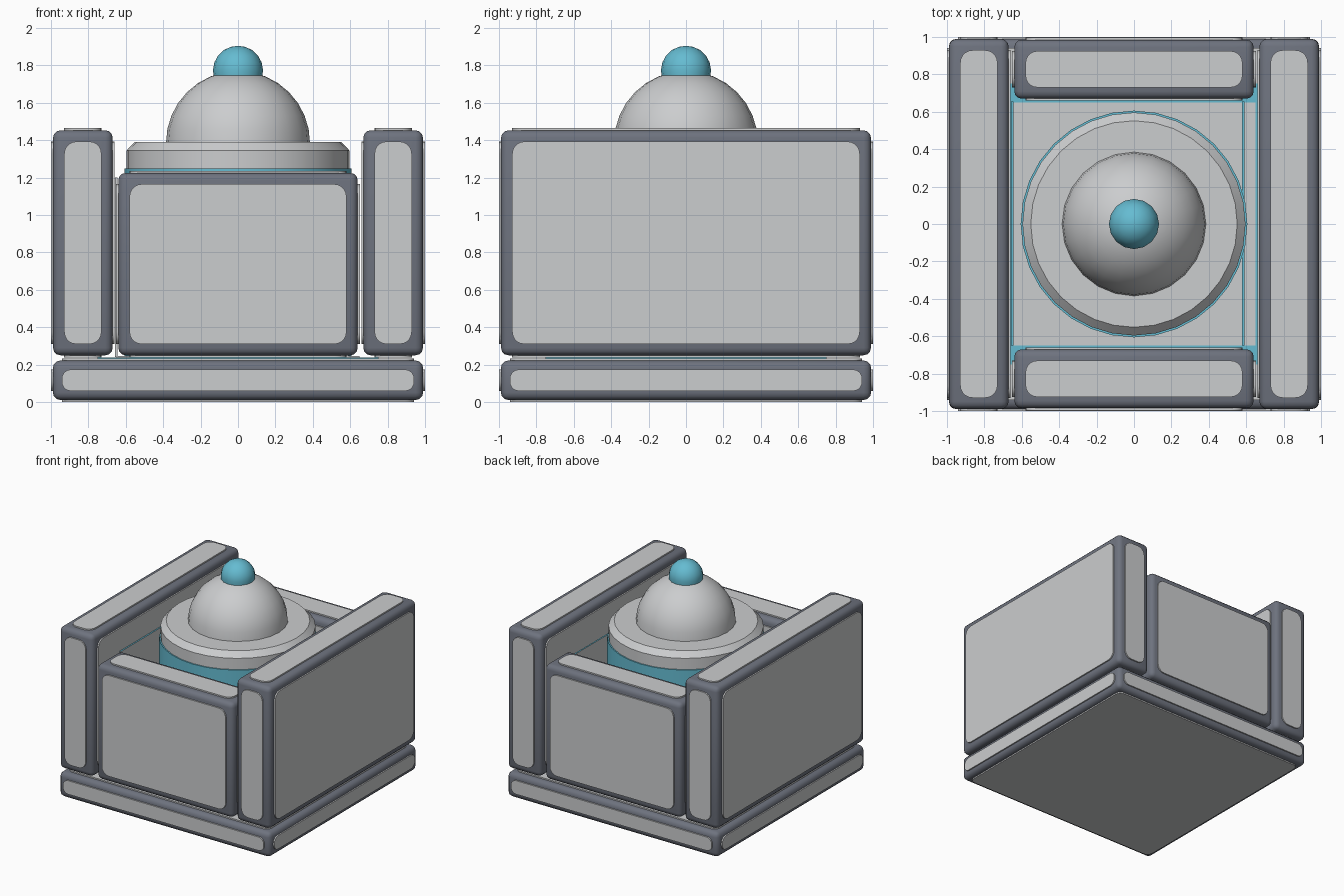
import bpy, bmesh, math
from mathutils import Vector

if "Cube" in bpy.data.objects:
    bpy.data.objects.remove(bpy.data.objects["Cube"])


def material(name, rgb):
    m = bpy.data.materials.new(name)
    m.diffuse_color = (*rgb, 1)
    m.use_nodes = True
    m.node_tree.nodes["Principled BSDF"].inputs["Base Color"].default_value = m.diffuse_color
    return m


LIGHT = material("light_grey", (0.60, 0.61, 0.62))
DARK = material("slate_frame", (0.155, 0.17, 0.21))
TEAL = material("teal", (0.13, 0.50, 0.64))


def finish(bm, name, mats, smooth=True):
    bmesh.ops.recalc_face_normals(bm, faces=bm.faces[:])
    me = bpy.data.meshes.new(name)
    bm.to_mesh(me)
    bm.free()
    ob = bpy.data.objects.new(name, me)
    bpy.context.collection.objects.link(ob)
    for m in mats:
        me.materials.append(m)
    if smooth:
        bpy.ops.object.select_all(action='DESELECT')
        ob.select_set(True)
        bpy.context.view_layer.objects.active = ob
        bpy.ops.object.shade_smooth_by_angle(angle=math.radians(35))
    return ob


def add_box(bm, lo, hi, bevel=0):
    r = bmesh.ops.create_cube(bm, size=1)
    for v in r["verts"]:
        v.co = Vector([lo[i] + (v.co[i] + 0.5) * (hi[i] - lo[i]) for i in range(3)])
    if bevel:
        bmesh.ops.bevel(bm, geom=bm.edges[:], offset=bevel, segments=3,
                        profile=0.5, affect='EDGES')


def add_plate(bm, lo, hi, axis, sign, inset, radius, rise):
    """Rounded rectangle slab standing slightly proud of one box face."""
    u, v = (axis + 1) % 3, (axis + 2) % 3
    base = hi[axis] if sign > 0 else lo[axis]
    inner, outer = [], []
    for k, (su, sv) in enumerate(((1, 1), (-1, 1), (-1, -1), (1, -1))):
        cu = hi[u] - inset - radius if su > 0 else lo[u] + inset + radius
        cv = hi[v] - inset - radius if sv > 0 else lo[v] + inset + radius
        for j in range(6):
            a = math.pi / 2 * (k + j / 5)
            p = [0, 0, 0]
            p[u], p[v] = cu + radius * math.cos(a), cv + radius * math.sin(a)
            for ring, offset in ((inner, -0.004), (outer, rise)):
                p[axis] = base + sign * offset
                ring.append(bm.verts.new(p))
    n = len(inner)
    bm.faces.new(inner)
    bm.faces.new(outer)
    for i in range(n):
        j = (i + 1) % n
        bm.faces.new((inner[i], inner[j], outer[j], outer[i]))


def framed_block(name, lo, hi, inset=0.06, radius=0.065):
    bm = bmesh.new()
    add_box(bm, lo, hi, 0.04)
    finish(bm, name + "_frame", [DARK])
    bm = bmesh.new()
    for axis in range(3):
        for sign in (-1, 1):
            add_plate(bm, lo, hi, axis, sign, inset, radius, 0.011)
    finish(bm, name + "_plates", [LIGHT])


def lathe(name, profile, mats, steps):
    """Spin (radius, z) points around the vertical axis; a zero radius ends in a tip."""
    bm = bmesh.new()
    rings = []
    for r, z in profile:
        if r < 1e-4:
            rings.append([bm.verts.new((0, 0, z))])
        else:
            rings.append([bm.verts.new((r * math.cos(2 * math.pi * i / steps),
                                        r * math.sin(2 * math.pi * i / steps), z))
                          for i in range(steps)])
    for a, b in zip(rings, rings[1:]):
        for i in range(steps):
            j = (i + 1) % steps
            if len(b) == 1:
                bm.faces.new((a[i], a[j], b[0]))
            else:
                bm.faces.new((a[i], a[j], b[j], b[i]))
    for ring in (rings[0], rings[-1]):
        if len(ring) > 1:
            bm.faces.new(ring)
    return finish(bm, name, mats)


def arc(radius, z, start, count):
    return [(radius * math.cos(a), z + radius * math.sin(a)) for a in
            (math.radians(start + (90 - start) * i / count) for i in range(count + 1))]


# Base slab
framed_block("base", (-0.99, -0.99, 0.011), (0.99, 0.99, 0.222), 0.048, 0.05)

# Tall side walls, lower front and back walls
for s, side in ((-1, "left"), (1, "right")):
    x = sorted((s * 0.67, s * 0.989))
    framed_block(side + "_wall", (x[0], -0.989, 0.25), (x[1], 0.989, 1.453))
for s, side in ((-1, "front"), (1, "back")):
    y = sorted((s * 0.67, s * 0.985))
    framed_block(side + "_wall", (-0.64, y[0], 0.25), (0.64, y[1], 1.225))

# Teal seam and light floor inside the pit
bm = bmesh.new()
add_box(bm, (-0.75, -0.75, 0.232), (0.75, 0.75, 0.239))
finish(bm, "floor_seam", [TEAL], False)
bm = bmesh.new()
add_box(bm, (-0.65, -0.65, 0.236), (0.65, 0.65, 0.245))
finish(bm, "pit_floor", [LIGHT], False)

# Thin liners with a teal top rim
for name, x0 in (("left_liner", -0.657), ("right_liner", 0.578)):
    bm = bmesh.new()
    add_box(bm, (x0, -0.65, 0.24), (x0 + 0.012, 0.655, 1.2))
    bm.normal_update()
    for f in bm.faces:
        f.material_index = 1 if f.normal.z > 0.5 else 0
    finish(bm, name, [LIGHT, TEAL], False)

# Central column, bevelled cap, dome and top knob
lathe("column", [(0.606, 0.24), (0.606, 1.25)], [TEAL], 32)
lathe("cap", [(0.596, 1.245), (0.596, 1.345), (0.552, 1.39)], [LIGHT], 32)
lathe("dome", arc(0.385, 1.385, 0, 8), [LIGHT], 24)
lathe("knob", arc(0.134, 1.771, -15, 6), [TEAL], 16)
